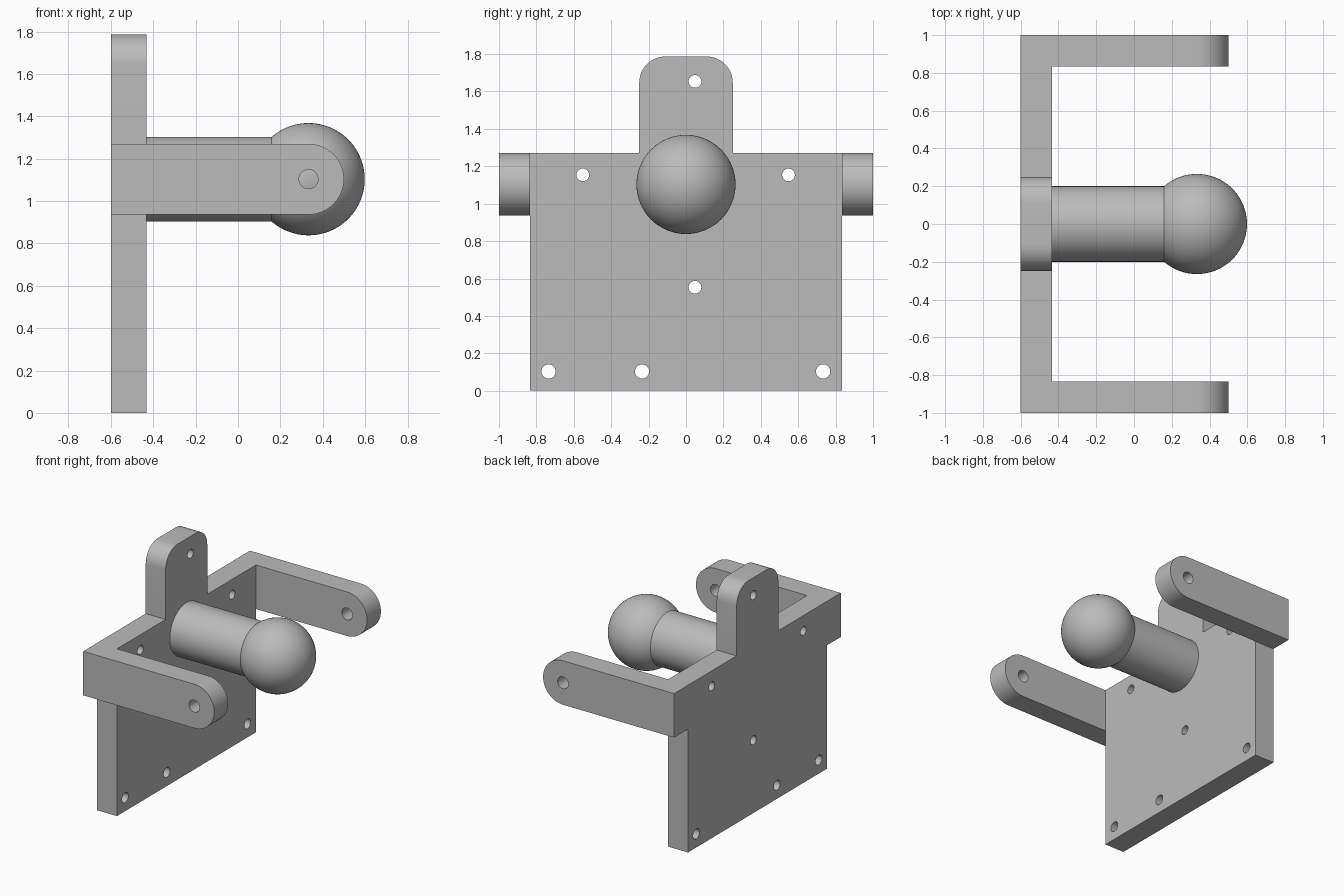
import bpy
import bmesh
from math import sin, cos, pi, radians, asin
from mathutils import Matrix, Vector

cube = bpy.data.objects.get("Cube")
if cube:
    bpy.data.objects.remove(cube, do_unlink=True)

grey = bpy.data.materials.new("plain grey")
grey.use_nodes = True
grey.diffuse_color = (0.5, 0.5, 0.5, 1)
grey.node_tree.nodes["Principled BSDF"].inputs["Base Color"].default_value = (0.5, 0.5, 0.5, 1)

# Shared dimensions
BACK, FACE = -0.6, -0.433        # wall thickness along x
INNER, OUTER = 0.833, 1.0        # arm thickness along y
WALL_TOP, TAB_TOP = 1.27, 1.787
TIP_X, AXIS_Z = 0.333, 1.103     # ball centre and arm pivot
ARM_R, BALL_R, ROD_R = 0.167, 0.265, 0.2


def make_object(name, bm):
    bmesh.ops.recalc_face_normals(bm, faces=bm.faces)
    mesh = bpy.data.meshes.new(name)
    bm.to_mesh(mesh)
    bm.free()
    mesh.materials.append(grey)
    obj = bpy.data.objects.new(name, mesh)
    bpy.context.collection.objects.link(obj)
    return obj


def activate(obj):
    bpy.ops.object.select_all(action='DESELECT')
    obj.select_set(True)
    bpy.context.view_layer.objects.active = obj


def arc(cx, cy, r, start, end, steps):
    angles = [radians(start + (end - start) * i / steps) for i in range(steps + 1)]
    return [(cx + r * cos(a), cy + r * sin(a)) for a in angles]


def prism(name, points, push):
    """Extrude a closed outline of 3D points along a vector."""
    bm = bmesh.new()
    face = bm.faces.new([bm.verts.new(p) for p in points])
    extruded = bmesh.ops.extrude_face_region(bm, geom=[face], use_keep_orig=True)
    verts = [g for g in extruded["geom"] if isinstance(g, bmesh.types.BMVert)]
    bmesh.ops.translate(bm, verts=verts, vec=Vector(push))
    return make_object(name, bm)


def combine(target, tool, operation):
    """Apply a boolean and remove the tool object."""
    tool.hide_render = True
    mod = target.modifiers.new(operation, 'BOOLEAN')
    mod.operation, mod.solver, mod.object = operation, 'EXACT', tool
    activate(target)
    bpy.ops.object.modifier_apply(modifier=mod.name)
    bpy.data.objects.remove(tool, do_unlink=True)


def drill(target, centre, radius, axis):
    bm = bmesh.new()
    turn = Matrix.Rotation(pi / 2, 4, 'Y' if axis == 'X' else 'X')
    bmesh.ops.create_cone(bm, cap_ends=True, segments=32, radius1=radius,
                          radius2=radius, depth=0.4,
                          matrix=Matrix.Translation(centre) @ turn)
    combine(target, make_object("drill", bm), 'DIFFERENCE')


# Back wall with its rounded tab, drawn in the y-z plane
TAB_W, TAB_R = 0.25, 0.14
half = [(INNER, 0), (INNER, WALL_TOP), (TAB_W, WALL_TOP)]
half += arc(TAB_W - TAB_R, TAB_TOP - TAB_R, TAB_R, 0, 90, 12)
outline = half + [(-y, z) for y, z in reversed(half)]
frame = prism("bracket_frame", [(BACK, y, z) for y, z in outline], (FACE - BACK, 0, 0))

# Round-ended side arms with pivot holes, drawn in the x-z plane
arm_outline = [(BACK, AXIS_Z + ARM_R), (BACK, AXIS_Z - ARM_R)]
arm_outline += arc(TIP_X, AXIS_Z, ARM_R, -90, 90, 32)
for side in (-1, 1):
    arm = prism("side_arm", [(x, side * INNER, z) for x, z in arm_outline],
                (0, side * (OUTER - INNER), 0))
    drill(arm, (TIP_X, side * (INNER + OUTER) / 2, AXIS_Z), 0.045, 'Y')
    combine(frame, arm, 'UNION')

# Screw holes through the wall
upper_holes = [(0.048, 1.654), (0.048, 0.553), (-0.552, 1.154), (0.548, 1.154)]
lower_holes = [(-0.735, 0.103), (-0.235, 0.103), (0.733, 0.103)]
for holes, radius in ((upper_holes, 0.034), (lower_holes, 0.038)):
    for y, z in holes:
        drill(frame, ((BACK + FACE) / 2, y, z), radius, 'X')

# Rod and ball, lathed around the x axis
join = 180 - asin(ROD_R / BALL_R) * 180 / pi
profile = [(FACE - 0.005, ROD_R)] + arc(TIP_X, 0, BALL_R, join, 0, 32)
bm = bmesh.new()
verts = [bm.verts.new((x, 0, AXIS_Z + r)) for x, r in profile]
edges = [bm.edges.new(pair) for pair in zip(verts, verts[1:])]
bmesh.ops.spin(bm, geom=verts + edges, cent=(0, 0, AXIS_Z), axis=(1, 0, 0),
               angle=2 * pi, steps=64)
bmesh.ops.remove_doubles(bm, verts=bm.verts, dist=0.0005)
ball_rod = make_object("ball_rod", bm)

for obj in (frame, ball_rod):
    activate(obj)
    bpy.ops.object.shade_smooth_by_angle(angle=radians(30))
